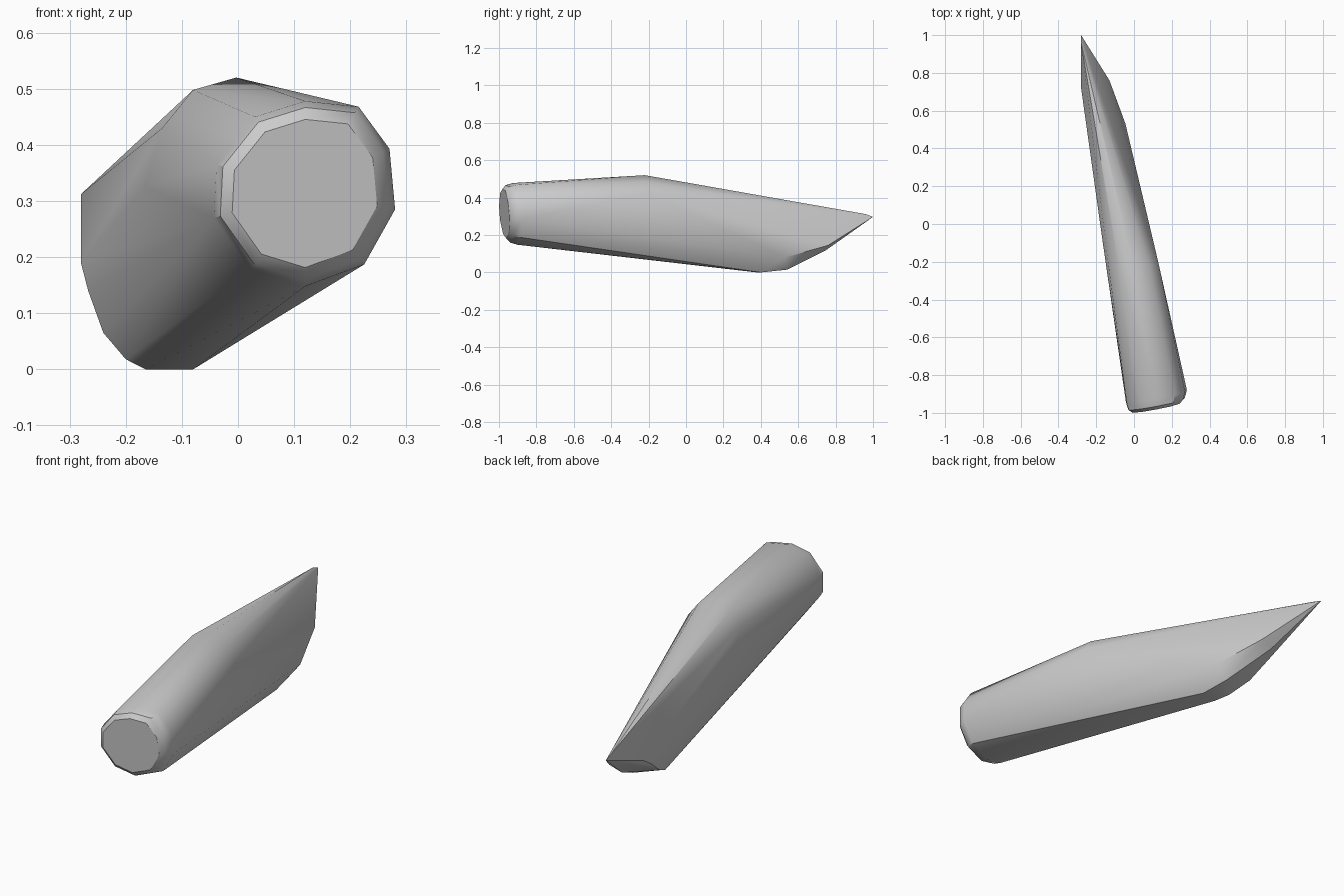
import bpy, bmesh

if "Cube" in bpy.data.objects:
    bpy.data.objects.remove(bpy.data.objects["Cube"])

# Blunt handle end: ten-sided outline (x, z), tilted square to the shaft axis
outline = [(-0.043, 0.27), (-0.038, 0.365), (0.03, 0.45), (0.12, 0.478),
           (0.215, 0.468), (0.27, 0.393), (0.28, 0.285), (0.225, 0.187),
           (0.12, 0.148), (0.022, 0.178)]
CX, CZ = 0.12, 0.315


def end_ring(scale, push):
    ring = []
    for x, z in outline:
        px, pz = CX + (x - CX) * scale, CZ + (z - CZ) * scale
        y = -0.937 + 0.2 * px - 0.08 * (pz - CZ) - push
        ring.append((px, max(y, -1.0), pz))
    return ring


# Raised shoulder partway along the shaft
shoulder = [(-0.165, -0.1, 0.325), (-0.135, -0.22, 0.43), (-0.08, -0.23, 0.498),
            (-0.003, -0.22, 0.52), (0.08, -0.21, 0.485), (0.128, -0.2, 0.42)]

# Curved belly and pointed tip
belly = [(-0.165, 0.38, 0.0), (-0.08, 0.4, 0.0), (-0.2, 0.44, 0.018),
         (-0.1, 0.54, 0.015), (-0.24, 0.54, 0.065), (-0.045, 0.53, 0.08),
         (-0.267, 0.64, 0.14), (-0.19, 0.75, 0.12), (-0.13, 0.76, 0.145),
         (-0.28, 0.72, 0.19)]
tip = [(-0.28, 1.0, 0.297), (-0.28, 0.96, 0.312)]

# Skin all sections with one convex faceted surface
bm = bmesh.new()
for co in end_ring(1, 0) + end_ring(0.93, 0.04) + end_ring(0.8, 0.058) + shoulder + belly + tip:
    bm.verts.new(co)
hull = bmesh.ops.convex_hull(bm, input=bm.verts[:])
loose = [v for v in bm.verts if not v.link_faces]
bmesh.ops.delete(bm, geom=loose, context='VERTS')
bmesh.ops.recalc_face_normals(bm, faces=bm.faces[:])

mesh = bpy.data.meshes.new("pointed_stake")
bm.to_mesh(mesh)
bm.free()
stake = bpy.data.objects.new("pointed_stake", mesh)
bpy.context.collection.objects.link(stake)

# Soft shading across shallow facets
bpy.context.view_layer.objects.active = stake
stake.select_set(True)
bpy.ops.object.shade_smooth_by_angle(angle=0.6)
